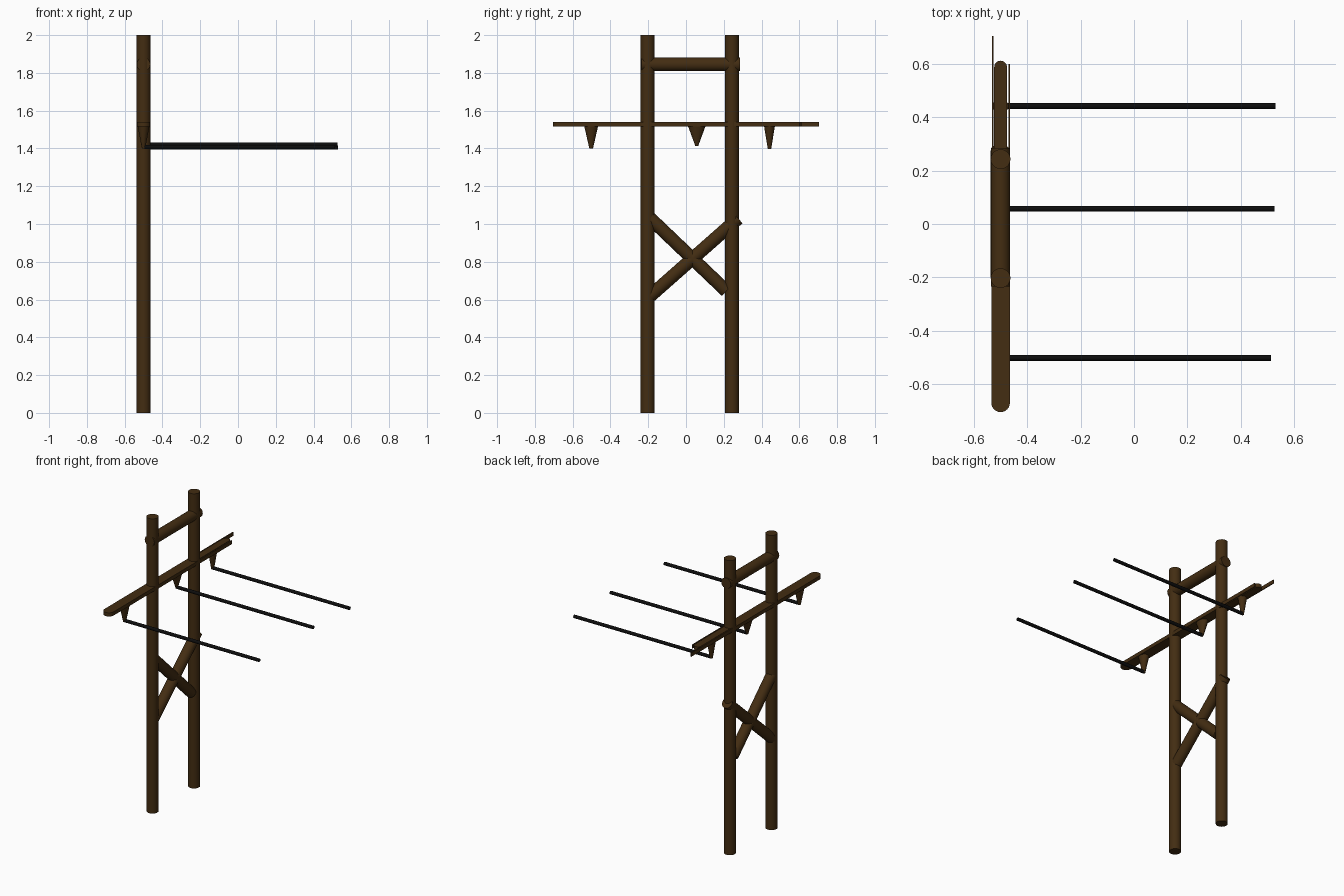
import bpy, bmesh, math
from mathutils import Vector

if "Cube" in bpy.data.objects:
    bpy.data.objects.remove(bpy.data.objects["Cube"])


def material(name, rgb):
    m = bpy.data.materials.new(name)
    m.diffuse_color = (*rgb, 1)
    m.use_nodes = True
    m.node_tree.nodes["Principled BSDF"].inputs["Base Color"].default_value = m.diffuse_color
    return m


WOOD = material("dark brown wood", (0.056, 0.026, 0.006))
BLACK = material("black cable", (0.004, 0.004, 0.004))
X = -0.5


def finish(obj, name, mat, smooth=True):
    obj.name = name
    obj.data.materials.append(mat)
    if smooth:
        bpy.ops.object.shade_smooth_by_angle(angle=math.radians(40))
    return obj


def rod(name, a, b, r, mat=WOOD, sides=20, r2=None, fill='NGON', squash=1):
    """Round bar from point a (radius r) to point b (radius r2)."""
    a, b = Vector(a), Vector(b)
    bpy.ops.mesh.primitive_cone_add(
        vertices=sides, radius1=r, radius2=r if r2 is None else r2,
        depth=(b - a).length, end_fill_type=fill, location=(a + b) / 2)
    o = bpy.context.object
    o.rotation_mode = 'QUATERNION'
    o.rotation_quaternion = Vector((0, 0, 1)).rotation_difference(b - a)
    o.scale.x = squash
    return finish(o, name, mat)


def plank(name, outline, z0, z1):
    """Flat board extruded upward from an xy outline."""
    bm = bmesh.new()
    face = bm.faces.new([bm.verts.new((x, y, z0)) for x, y in outline])
    up = bmesh.ops.extrude_face_region(bm, geom=[face])
    bmesh.ops.translate(bm, vec=(0, 0, z1 - z0),
                        verts=[v for v in up["geom"] if isinstance(v, bmesh.types.BMVert)])
    bmesh.ops.recalc_face_normals(bm, faces=bm.faces)
    me = bpy.data.meshes.new(name)
    bm.to_mesh(me)
    bm.free()
    o = bpy.data.objects.new(name, me)
    bpy.context.collection.objects.link(o)
    bpy.ops.object.select_all(action='DESELECT')
    o.select_set(True)
    bpy.context.view_layer.objects.active = o
    return finish(o, name, WOOD)


def round_end(r, y, sign, n=12):
    """Half circle of outline points bulging towards sign * y."""
    return [(X + sign * r * math.cos(math.pi * i / n),
             y + sign * r * math.sin(math.pi * i / n)) for i in range(n + 1)]


# Two upright poles
for side, y in (("left", -0.203), ("right", 0.243)):
    rod(side + "_pole", (X, y, 0), (X, y, 2), 0.037)

# Top tie beam and crossed braces
rod("top_beam", (X, -0.235, 1.845), (X, 0.285, 1.845), 0.036)
rod("rising_brace", (X - 0.002, -0.2, 0.61), (X - 0.002, 0.276, 1.03), 0.035)
rod("falling_brace", (X - 0.002, -0.2, 1.04), (X - 0.002, 0.214, 0.645), 0.035)

# Crossarm: wide board, narrower far end, thin splinters along its sides
plank("crossarm_wide", round_end(0.035, -0.67, -1) + [(X + 0.035, 0.25), (X - 0.035, 0.25)][::1], 1.515, 1.54)
plank("crossarm_narrow", [(X - 0.024, 0.24), (X + 0.024, 0.24)] + round_end(0.024, 0.588, 1), 1.515, 1.54)
for name, x, y1 in (("long_splinter", -0.53, 0.705), ("short_splinter", -0.468, 0.6)):
    plank(name, [(x - 0.003, 0.24), (x + 0.003, 0.24), (x + 0.003, y1), (x - 0.003, y1)], 1.515, 1.54)

# Tapered insulators with a cable running from each
for i, (y, top, tip, z, end) in enumerate((
        (-0.502, 0.037, 0.01, 1.405, 0.513),
        (0.057, 0.047, 0.008, 1.418, 0.527),
        (0.442, 0.029, 0.009, 1.402, 0.53)), 1):
    rod(f"insulator_{i}", (X, y, z - 0.004), (X, y, 1.52), tip, r2=top, sides=16,
        squash=min(1, 0.032 / top))
    rod(f"cable_{i}", (X + 0.005, y, z + 0.003), (end, y, z + 0.003), 0.011, BLACK, 12, fill='NOTHING')
